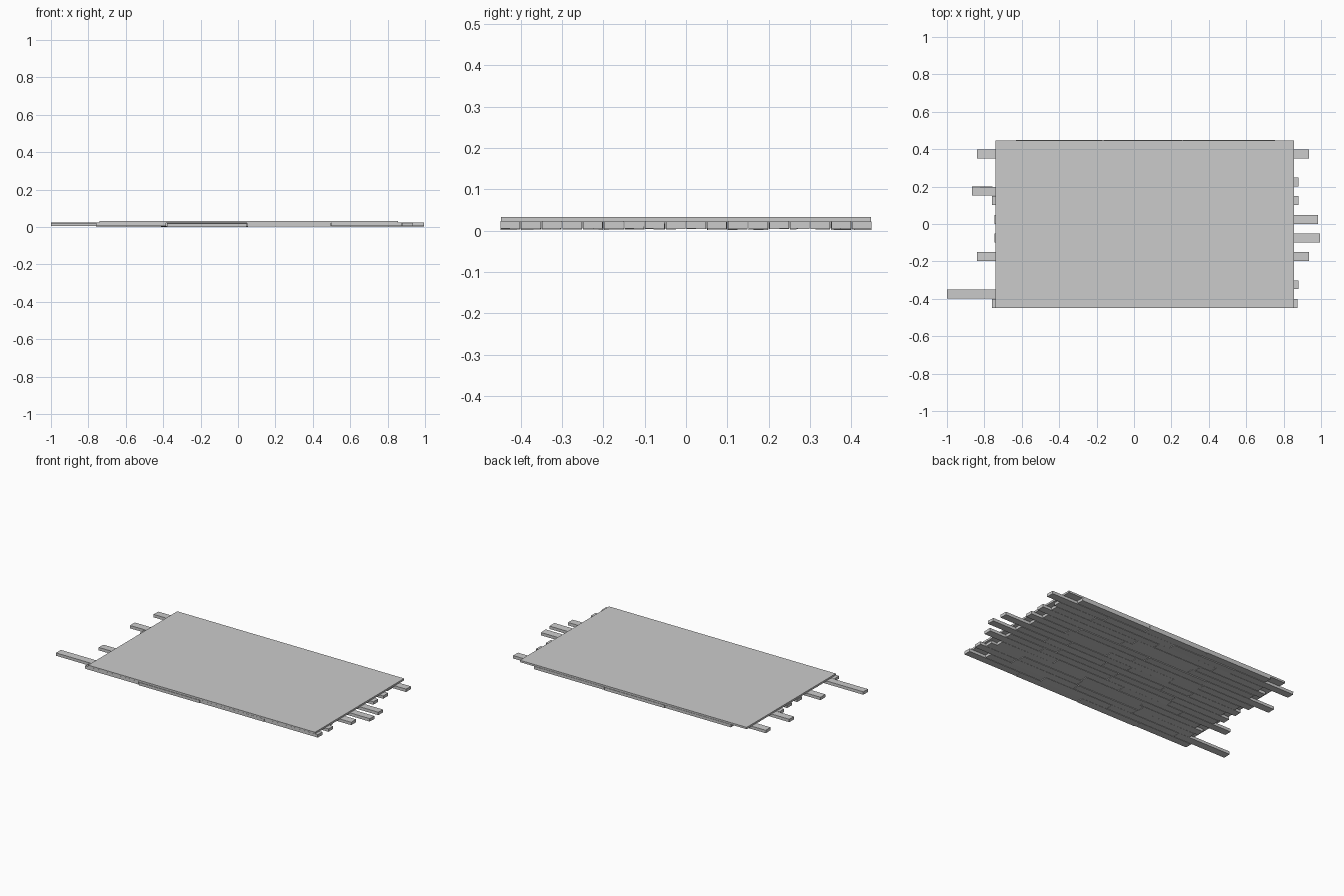
import bpy, bmesh, random
from mathutils import Matrix, Vector

if "Cube" in bpy.data.objects:
    bpy.data.objects.remove(bpy.data.objects["Cube"])

random.seed(4)


def add_box(bm, x0, x1, y0, y1, z0, z1, tilt=0.0, yaw=0.0):
    """Box from its limits, optionally rolled about x and turned about z."""
    c = Vector(((x0 + x1) / 2, (y0 + y1) / 2, (z0 + z1) / 2))
    m = (Matrix.Translation(c) @ Matrix.Rotation(yaw, 4, 'Z') @ Matrix.Rotation(tilt, 4, 'X')
         @ Matrix.Diagonal((x1 - x0, y1 - y0, z1 - z0, 1)))
    bmesh.ops.create_cube(bm, size=1, matrix=m)


def finish(bm, name):
    mesh = bpy.data.meshes.new(name)
    bm.to_mesh(mesh)
    bm.free()
    obj = bpy.data.objects.new(name, mesh)
    bpy.context.collection.objects.link(obj)


# Flat top slab
bm = bmesh.new()
add_box(bm, -0.74, 0.855, -0.448, 0.447, 0.021, 0.033)
finish(bm, "top_slab")

# Left and right end of each plank row, front to back
rows = [(-0.76, 0.875), (-1.0, 0.76), (-0.70, 0.88), (-0.72, 0.84), (-0.66, 0.80), (-0.84, 0.935),
        (-0.71, 0.82), (-0.745, 0.995), (-0.68, 0.83), (-0.745, 0.985), (-0.70, 0.81),
        (-0.76, 0.88), (-0.865, 0.80), (-0.68, 0.88), (-0.72, 0.82), (-0.66, 0.84),
        (-0.84, 0.935), (-0.63, 0.755)]
pitch, gap = 0.05, 0.003

# Loose, staggered planks underneath
for i, (left, right) in enumerate(rows):
    bm = bmesh.new()
    y = -0.425 + pitch * i
    joints = [left]
    x = left + random.uniform(0.34, 0.5)
    while x < right - 0.2:
        joints.append(x)
        x += random.uniform(0.42, 0.5)
    joints.append(right)
    for a, b in zip(joints, joints[1:]):
        end = a == left or b == right
        drop = 0.0 if end else random.uniform(0, 0.003)
        tilt = random.uniform(-0.035, 0.035)
        yaw = random.uniform(-0.002, 0.002)
        add_box(bm, a + (gap / 2 if a != left else 0), b - (gap / 2 if b != right else 0),
                y - 0.0238, y + 0.0238, 0.0045 - drop, 0.023 - drop, tilt, yaw)
    # keep every plank resting at or above the ground
    for v in bm.verts:
        v.co.z = max(v.co.z, 0.0)
    finish(bm, f"plank_row_{i + 1}")
